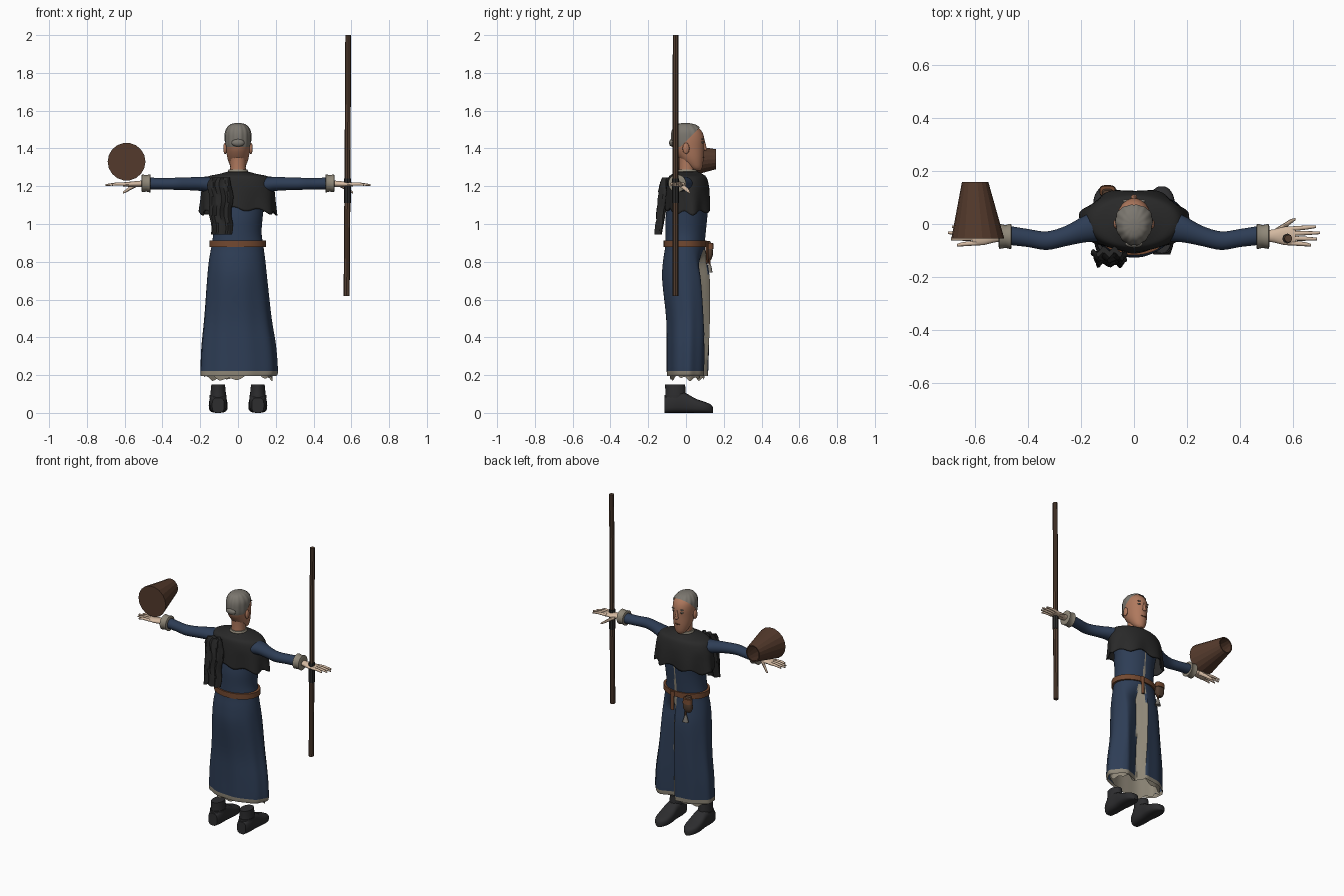
import bpy, bmesh, math
from mathutils import Vector

cube = bpy.data.objects.get("Cube")
if cube:
    bpy.data.objects.remove(cube, do_unlink=True)


def material(name, *rgb):
    m = bpy.data.materials.new(name)
    m.use_nodes = True
    m.diffuse_color = (*rgb, 1)
    m.node_tree.nodes["Principled BSDF"].inputs["Base Color"].default_value = (*rgb, 1)
    return m


blue = material("navy cloth", .027, .047, .092)
black = material("black cloth", .022, .022, .022)
leather = material("boot leather", .026, .026, .028)
wood = material("staff wood", .085, .048, .03)
plank = material("bucket wood", .088, .042, .025)
tan = material("belt leather", .17, .066, .03)
skin = material("face skin", .43, .19, .11)
pale = material("hand skin", .66, .49, .36)
grey = material("grey hair", .2, .185, .16)
beige = material("beige trim", .27, .24, .185)


def finish(name, bm, mats, paint=None, smooth=True, angle=40):
    """Turn a bmesh into a named object with materials and shading."""
    bmesh.ops.recalc_face_normals(bm, faces=bm.faces)
    if paint:
        for f in bm.faces:
            f.material_index = paint(f.calc_center_median())
    mesh = bpy.data.meshes.new(name)
    bm.to_mesh(mesh)
    bm.free()
    for m in mats:
        mesh.materials.append(m)
    if smooth:
        mesh.shade_smooth()
        mesh.set_sharp_from_angle(angle=math.radians(angle))
    obj = bpy.data.objects.new(name, mesh)
    bpy.context.collection.objects.link(obj)
    return obj


def resample(secs, steps):
    """Smooth spline through the cross-sections."""
    v = [Vector(s) for s in secs]
    out = []
    for i in range(len(v) - 1):
        a, b = v[i], v[i + 1]
        ma = (b - v[max(i - 1, 0)]) * .5
        mb = (v[min(i + 2, len(v) - 1)] - a) * .5
        for k in range(steps):
            t = k / steps
            s = t * t * (3 - 2 * t)
            out.append(a * (1 - s) + b * s + ma * (t * (1 - t) ** 2) - mb * (t * t * (1 - t)))
    return out + [v[-1]]


def loft(name, secs, mats, axis="z", n=20, steps=1, power=2, caps=True,
         warp=None, paint=None, smooth=True, cuts=()):
    """Skin elliptical sections (x, y, z, radius, radius) lying across one axis."""
    mats = mats if isinstance(mats, list) else [mats]
    u, w = {"x": (1, 2), "y": (0, 2), "z": (0, 1)}[axis]
    bm = bmesh.new()
    rings = []
    for s in resample(secs, steps):
        ring = []
        for k in range(n):
            a = math.tau * k / n
            p = Vector(s[:3])
            c, d = math.cos(a), math.sin(a)
            p[u] += s[3] * math.copysign(abs(c) ** (2 / power), c)
            p[w] += s[4] * math.copysign(abs(d) ** (2 / power), d)
            ring.append(bm.verts.new(warp(p, a) if warp else p))
        rings.append(ring)
    for lo, hi in zip(rings, rings[1:]):
        for k in range(n):
            j = (k + 1) % n
            bm.faces.new((lo[k], lo[j], hi[j], hi[k]))
    if caps:
        bm.faces.new(rings[0])
        bm.faces.new(rings[-1])
    for co, normal in cuts:
        geom = bm.verts[:] + bm.edges[:] + bm.faces[:]
        bmesh.ops.bisect_plane(bm, geom=geom, plane_co=co, plane_no=normal, clear_inner=True)
    return finish(name, bm, mats, paint, smooth)


def ball(name, loc, size, mat):
    bm = bmesh.new()
    bmesh.ops.create_uvsphere(bm, u_segments=16, v_segments=10, radius=1)
    bmesh.ops.scale(bm, vec=size, verts=bm.verts)
    bmesh.ops.translate(bm, vec=loc, verts=bm.verts)
    return finish(name, bm, [mat])


def clamp(t):
    return max(0, min(1, t))


# Robe: folds deepen downward, one front flap stands proud of the other
def robe_fold(p, a):
    k = 1 + .018 * math.sin(9 * a + 1) * clamp((.85 - p.z) / .4)
    p = Vector((p.x * k, p.y * k, p.z))
    if p.y > 0 and p.x > 0 and p.z < .87:
        d = p.x / .035 if p.x < .035 else clamp(1 - (p.x - .035) / .09)
        p.y -= .06 * d * clamp((.87 - p.z) / .1)
    return p


def robe_paint(c):
    edge = .038 if c.z < .86 else .011
    return 1 if c.z < .222 or (c.y > 0 and 0 < c.x < edge) else 0


robe = [(0, .008, .195, .2, .108), (.004, .008, .222, .204, .11), (.002, .01, .35, .197, .112),
        (-.002, .01, .5, .178, .115), (-.005, 0, .7, .16, .126), (-.005, -.005, .8, .15, .117),
        (-.003, -.005, .88, .138, .105), (-.003, -.002, .95, .128, .106), (0, .002, 1.03, .13, .11),
        (0, .008, 1.1, .14, .108), (0, .008, 1.2, .17, .095), (0, .005, 1.245, .14, .07)]
loft("robe", robe, [blue, beige], n=96, steps=4, caps=False, warp=robe_fold, paint=robe_paint)


# Ragged underskirt below the hem
def ragged(p, a):
    drop = clamp((.25 - p.z) / .05)
    return robe_fold(p, a) - Vector((0, 0, drop * (.014 * math.sin(3 * a + 1) + .008 * math.sin(11 * a))))


loft("underskirt", [(0, .008, .19, .18, .092), (0, .008, .3, .18, .092), (0, .005, .6, .15, .095)],
     beige, n=72, steps=3, caps=False, warp=ragged)


# Shoulder cape with a ragged edge
def cape_fold(p, a):
    w = clamp((1.2 - p.z) / .12)
    k = 1 + .055 * w * math.sin(7 * a)
    dz = w * (.03 * abs(math.cos(a)) + .012 * math.sin(8 * a))
    return Vector((p.x * k, p.y * k, p.z - dz))


cape = loft("cape", [(0, .01, 1.278, .05, .05), (0, .008, 1.265, .1, .078), (0, .008, 1.248, .165, .1),
                     (0, .01, 1.2, .19, .112), (0, .012, 1.14, .197, .117), (0, .012, 1.085, .202, .118)],
            black, n=72, steps=4, caps=False, warp=cape_fold)
cape.modifiers.new("thickness", "SOLIDIFY").thickness = .008


# Hood tail hanging down the back
def tail_fold(p, a):
    p.x += .006 * math.sin(p.z * 40)
    p.y += .01 * math.sin(p.x * 150)
    return p


loft("hood_tail", [(-.09, -.105, 1.245, .05, .012), (-.095, -.118, 1.2, .064, .016),
                   (-.09, -.13, 1.08, .06, .016), (-.088, -.148, .945, .056, .011)],
     black, n=32, steps=4, power=3, warp=tail_fold)

# Belt and the things hung from it
loft("belt", [(-.002, -.005, z, .15, .113) for z in (.878, .913)], tan, n=48)
loft("belt_strap", [(.022, .11, .91, .014, .008), (.022, .113, .79, .012, .006)], tan, n=8)
loft("pouch", [(-.1, .115, .91, .018, .012), (-.1, .122, .88, .026, .018),
               (-.1, .122, .835, .03, .02), (-.1, .12, .81, .018, .012)], wood, steps=2, power=3)
loft("pouch_flap", [(-.1, .124, .9, .029, .02), (-.1, .126, .868, .031, .021)], tan, power=3)
loft("hanging_cord", [(-.085, .125, z, .006, .006) for z in (.84, .775)], tan, n=8)
loft("small_bell", [(-.085, .125, .785, .007, .007), (-.085, .125, .765, .012, .012),
                    (-.085, .125, .742, .02, .016)], grey, n=14)

# Neck, collar and head
loft("neck", [(0, .002, 1.24, .046, .044), (0, .006, 1.3, .041, .042), (0, .008, 1.38, .045, .048)],
     skin, steps=2)
loft("collar", [(0, .006, 1.268, .05, .052), (0, .006, 1.278, .054, .055), (0, .006, 1.288, .049, .05)], beige)
skull = [(0, .058, 1.283, .018, .018), (0, .05, 1.3, .037, .036), (0, .03, 1.345, .055, .063),
         (0, .013, 1.4, .064, .083), (0, .01, 1.45, .067, .087), (0, .006, 1.49, .063, .078),
         (0, 0, 1.52, .043, .053), (0, -.003, 1.53, .016, .02)]
loft("head", skull, skin, n=32, steps=3)


def comb(p, a):
    k = 1.05 + .02 * math.cos(14 * a)
    return Vector((p.x * k, p.y * k, p.z + .004))


loft("hair", skull, grey, n=84, steps=4, warp=comb,
     cuts=[((0, 0, 1.408), (0, 0, 1)), ((0, 0, 1.438), (0, -1, 1))])
ball("hair_knot", (0, -.075, 1.43), (.034, .015, .02), grey)
ball("nose_tip", (0, .1, 1.397), (.012, .012, .01), skin)
loft("nose_bridge", [(0, .092, 1.445, .006, .006), (0, .096, 1.42, .008, .01), (0, .099, 1.395, .012, .01)], skin, n=12)
ball("mouth", (0, .09, 1.353), (.019, .007, .005), tan)

for side, s in (("left", 1), ("right", -1)):
    # Face details in pairs
    ball(side + "_ear", (s * .068, .0, 1.4), (.01, .018, .03), skin)
    ball(side + "_eye", (s * .028, .084, 1.432), (.012, .008, .006), beige)
    ball(side + "_pupil", (s * .028, .089, 1.432), (.005, .004, .005), black)
    ball(side + "_brow", (s * .028, .087, 1.45), (.016, .006, .004), grey)

    # Arm
    def limb(part, secs, mat, **kw):
        return loft(side + part, [(s * q[0], *q[1:]) for q in secs], mat, axis="x", **kw)

    limb("_sleeve", [(.13, -.005, 1.205, .06, .045), (.19, -.02, 1.212, .05, .038),
                     (.26, -.046, 1.213, .038, .034), (.33, -.063, 1.213, .035, .032),
                     (.4, -.053, 1.213, .034, .03), (.48, -.042, 1.215, .036, .032)], blue, n=24, steps=4)
    limb("_cuff", [(.462, -.047, 1.215, .034, .034), (.465, -.047, 1.215, .048, .048),
                   (.485, -.047, 1.215, .043, .043), (.508, -.047, 1.215, .047, .047),
                   (.512, -.047, 1.215, .03, .03)], beige, n=24, steps=2)
    limb("_palm", [(.49, -.045, 1.215, .02, .016), (.53, -.045, 1.212, .025, .016),
                   (.57, -.045, 1.21, .035, .014), (.61, -.045, 1.21, .035, .01)], pale, steps=2)
    for i, reach in enumerate((.668, .692, .702, .688)):
        off = (i - 1.5) * .018
        limb("_finger_%d" % (i + 1), [(.595, off - .045, 1.21, .009, .009),
             (.645, off * 1.15 - .045, 1.212, .008, .008),
             (reach, off * 1.3 - .045, 1.206, .005, .005)], pale, n=10, steps=2)
    limb("_thumb", [(.535, -.03, 1.208, .014, .012), (.57, -.006, 1.19, .011, .011),
                    (.593, .01, 1.175, .009, .009), (.61, .018, 1.166, .004, .005)], pale, n=10, steps=2)

    # Boot
    x = s * .105
    loft(side + "_boot_foot", [(x, y, h, r, h) for y, r, h in (
        (-.115, .032, .04), (-.07, .045, .055), (-.01, .045, .054), (.05, .05, .038),
        (.1, .046, .029), (.13, .03, .023), (.142, .012, .015))], leather, axis="y", steps=3, power=3)
    loft(side + "_boot_shaft", [(x, -.058, .05, .044, .056), (x, -.055, .1, .041, .054),
                                (x, -.058, .15, .036, .053)], leather, n=24, steps=3)
    loft(side + "_boot_strap", [(x, -.055, z, .045, .058) for z in (.08, .095)], leather, n=24)

# Walking staff with a dark grip
loft("staff", [(.575, -.055, .62, .016, .016), (.58, -.055, 1.3, .016, .016), (.583, -.055, 2, .015, .015)],
     wood, n=8, smooth=False)
loft("staff_grip", [(.579, -.055, z, .019, .019) for z in (1.11, 1.24)], black, n=8, smooth=False)

# Hollow tapered bucket lying on its side, mouth toward the rear
loft("bucket", [(-.59, -.055, 1.33, .1, .1), (-.6, .158, 1.343, .05, .054),
                (-.6, .158, 1.343, .043, .047), (-.591, -.035, 1.331, .088, .088)],
     plank, axis="y", n=18, smooth=False)
